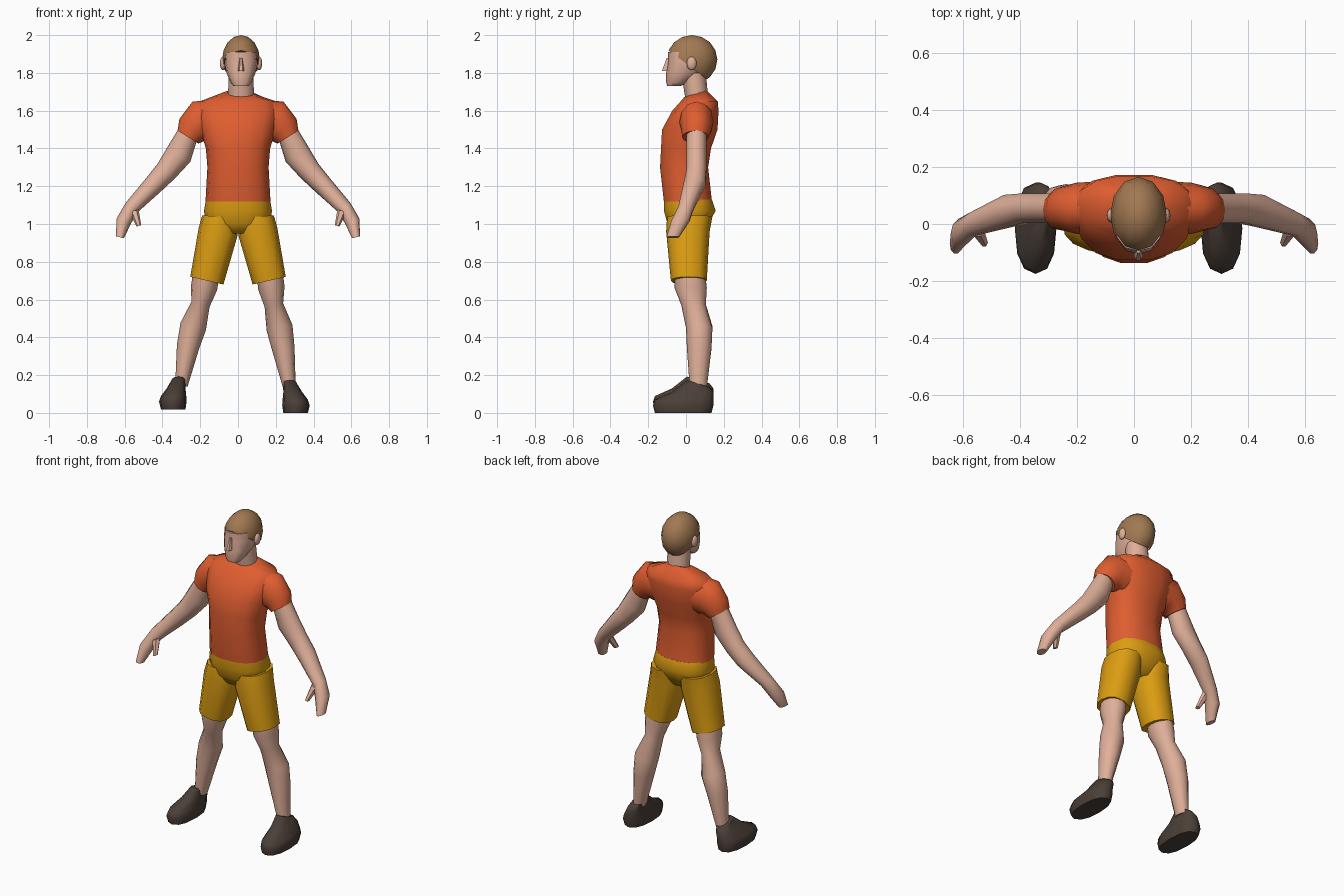
import bpy, bmesh, math
from mathutils import Vector

default = bpy.data.objects.get("Cube")
if default:
    bpy.data.objects.remove(default)

HEAD_X = .016
parts = []


def material(name, red, green, blue):
    colour = (red, green, blue, 1)
    mat = bpy.data.materials.new(name)
    mat.use_nodes = True
    mat.diffuse_color = colour
    mat.node_tree.nodes["Principled BSDF"].inputs["Base Color"].default_value = colour
    return mat


skin = material("skin", .74, .43, .32)
shirt_red = material("orange red cloth", .74, .11, .03)
gold = material("gold cloth", .72, .34, .006)
brown = material("brown hair", .36, .19, .085)
leather = material("dark leather", .07, .05, .04)


def finish(bm, name, mat):
    bmesh.ops.recalc_face_normals(bm, faces=bm.faces)
    mesh = bpy.data.meshes.new(name)
    bm.to_mesh(mesh)
    bm.free()
    mesh.materials.append(mat)
    obj = bpy.data.objects.new(name, mesh)
    bpy.context.collection.objects.link(obj)
    parts.append(obj)


def ring(z, wide, deep, x=0, y=0, tilt=0):
    """An oval section: its centre, half width, half depth and rise towards the back."""
    return dict(centre=Vector((x, y, z)), wide=wide, deep=deep, tilt=tilt)


def loft(name, mat, rings, sides=12, square=1, lean=True):
    """Skin the sections; with lean they turn square to the path they follow."""
    bm = bmesh.new()
    loops = []
    for index, section in enumerate(rings):
        across = Vector((1, 0, 0))
        if lean:
            before = rings[max(index - 1, 0)]["centre"]
            after = rings[min(index + 1, len(rings) - 1)]["centre"]
            path = after - before
            across = Vector((-path.z, 0, path.x)).normalized()
        back = Vector((0, 1, section["tilt"]))
        loop = []
        for i in range(sides):
            angle = math.tau * i / sides
            c, s = [math.copysign(abs(n) ** square, n)
                    for n in (math.cos(angle), math.sin(angle))]
            offset = across * c * section["wide"] + back * s * section["deep"]
            loop.append(bm.verts.new(section["centre"] + offset))
        loops.append(loop)
    for low, high in zip(loops, loops[1:]):
        for i in range(sides):
            j = (i + 1) % sides
            bm.faces.new((low[i], low[j], high[j], high[i]))
    bm.faces.new(loops[0])
    bm.faces.new(loops[-1])
    finish(bm, name, mat)


def limb(name, mat, rings, stride=0, **options):
    """Build a left and a right copy; the right foot can step further out."""
    loft("left_" + name, mat, rings, **options)
    mirrored = []
    for section in rings:
        x, y, z = section["centre"]
        step = stride * min(1, max(0, (.7 - z) / .4))
        mirrored.append(dict(section, centre=Vector((-x - step, y, z + step / 2))))
    loft("right_" + name, mat, mirrored, **options)


def ball(name, mat, centre, size, hairline=None):
    bm = bmesh.new()
    bmesh.ops.create_uvsphere(bm, u_segments=12, v_segments=8, radius=1)
    bmesh.ops.scale(bm, vec=size, verts=bm.verts)
    bmesh.ops.translate(bm, vec=centre, verts=bm.verts)
    if hairline:
        point, normal = hairline
        geom = bm.verts[:] + bm.edges[:] + bm.faces[:]
        bmesh.ops.bisect_plane(bm, geom=geom, plane_co=point, plane_no=normal, clear_inner=True)
        bmesh.ops.holes_fill(bm, edges=[e for e in bm.edges if e.is_boundary], sides=0)
    finish(bm, name, mat)


# Shirt body and sleeves
loft("shirt", shirt_red, [
    ring(z=1.12, wide=.172, deep=.13, y=.01),
    ring(z=1.3, wide=.162, deep=.13, y=-.01),
    ring(z=1.4, wide=.17, deep=.135),
    ring(z=1.5, wide=.2, deep=.15, y=.02),
    ring(z=1.6, wide=.22, deep=.125, y=.05),
    ring(z=1.65, wide=.2, deep=.1, y=.07),
    ring(z=1.69, wide=.08, deep=.06, y=.05, tilt=.3),
], sides=14, square=.85)
limb("sleeve", shirt_red, [
    ring(x=.11, z=1.55, wide=.11, deep=.09, y=.06),
    ring(x=.2, z=1.54, wide=.115, deep=.09, y=.055),
    ring(x=.24, z=1.5, wide=.09, deep=.08, y=.055),
    ring(x=.265, z=1.46, wide=.065, deep=.07, y=.05),
])

# Shorts
loft("shorts_hips", gold, [
    ring(z=.95, wide=.1, deep=.08, y=.01),
    ring(z=1, wide=.17, deep=.11, y=.01),
    ring(z=1.07, wide=.18, deep=.14, y=.02),
    ring(z=1.13, wide=.17, deep=.13, y=.01),
], sides=14, square=.85)
limb("shorts_leg", gold, [
    ring(x=.1, z=1.04, wide=.09, deep=.12, y=.02),
    ring(x=.105, z=.96, wide=.105, deep=.115, y=.01),
    ring(x=.165, z=.7, wide=.09, deep=.095, y=.015),
], square=.85)

# Legs and shoes
limb("leg", skin, [
    ring(x=.165, z=.76, wide=.07, deep=.08, y=.02),
    ring(x=.177, z=.66, wide=.07, deep=.085, y=.025),
    ring(x=.19, z=.57, wide=.05, deep=.065, y=.04),
    ring(x=.22, z=.45, wide=.07, deep=.07, y=.07),
    ring(x=.24, z=.34, wide=.06, deep=.065, y=.07),
    ring(x=.273, z=.13, wide=.033, deep=.045, y=.065),
], stride=.027)
limb("shoe", leather, [
    ring(x=.305, z=0, wide=.065, deep=.15, y=-.015),
    ring(x=.307, z=.04, wide=.073, deep=.16, y=-.015),
    ring(x=.303, z=.07, wide=.067, deep=.155, y=-.01),
    ring(x=.29, z=.11, wide=.05, deep=.11, y=.035),
    ring(x=.275, z=.155, wide=.037, deep=.06, y=.065, tilt=-.3),
], stride=.038, square=.85, lean=False)

# Arms and hands
limb("arm", skin, [
    ring(x=.26, z=1.49, wide=.055, deep=.055, y=.055),
    ring(x=.315, z=1.365, wide=.072, deep=.055, y=.055),
    ring(x=.38, z=1.28, wide=.06, deep=.055, y=.055),
    ring(x=.445, z=1.21, wide=.053, deep=.06, y=.045),
    ring(x=.565, z=1.085, wide=.04, deep=.043),
    ring(x=.605, z=1.015, wide=.04, deep=.05, y=-.03),
    ring(x=.625, z=.93, wide=.022, deep=.035, y=-.07),
], sides=10)
limb("thumb", skin, [
    ring(x=.55, z=1.07, wide=.025, deep=.025, y=-.02),
    ring(x=.525, z=.99, wide=.013, deep=.016, y=-.065),
], sides=6)

# Neck, head and face
loft("neck", skin, [
    ring(x=HEAD_X, z=1.64, wide=.07, deep=.06, y=.06),
    ring(x=HEAD_X, z=1.8, wide=.065, deep=.065, y=.04),
])
loft("head", skin, [
    ring(x=HEAD_X, z=1.73, wide=.04, deep=.035, y=-.065),
    ring(x=HEAD_X, z=1.75, wide=.056, deep=.06, y=-.045),
    ring(x=HEAD_X, z=1.8, wide=.077, deep=.095, y=-.01),
    ring(x=HEAD_X, z=1.86, wide=.09, deep=.11, y=.015),
    ring(x=HEAD_X, z=1.91, wide=.085, deep=.105, y=.01),
], square=.85)
loft("nose", skin, [
    ring(x=HEAD_X, z=1.81, wide=.017, deep=.02, y=-.11),
    ring(x=HEAD_X, z=1.88, wide=.007, deep=.008, y=-.095),
], sides=6)
for side, label in ((1, "left"), (-1, "right")):
    ball(label + "_ear", skin, (HEAD_X + side * .096, .03, 1.85), (.016, .026, .036))

# Hair cap, sliced along a sloping hairline
ball("hair", brown, (HEAD_X, .032, 1.87), (.1, .134, .13),
     hairline=((0, 0, 1.85), (0, .75, 1)))

# Smooth shading with crisp hems
bpy.ops.object.select_all(action="DESELECT")
for obj in parts:
    obj.select_set(True)
bpy.context.view_layer.objects.active = parts[0]
bpy.ops.object.shade_smooth_by_angle(angle=math.radians(55))
